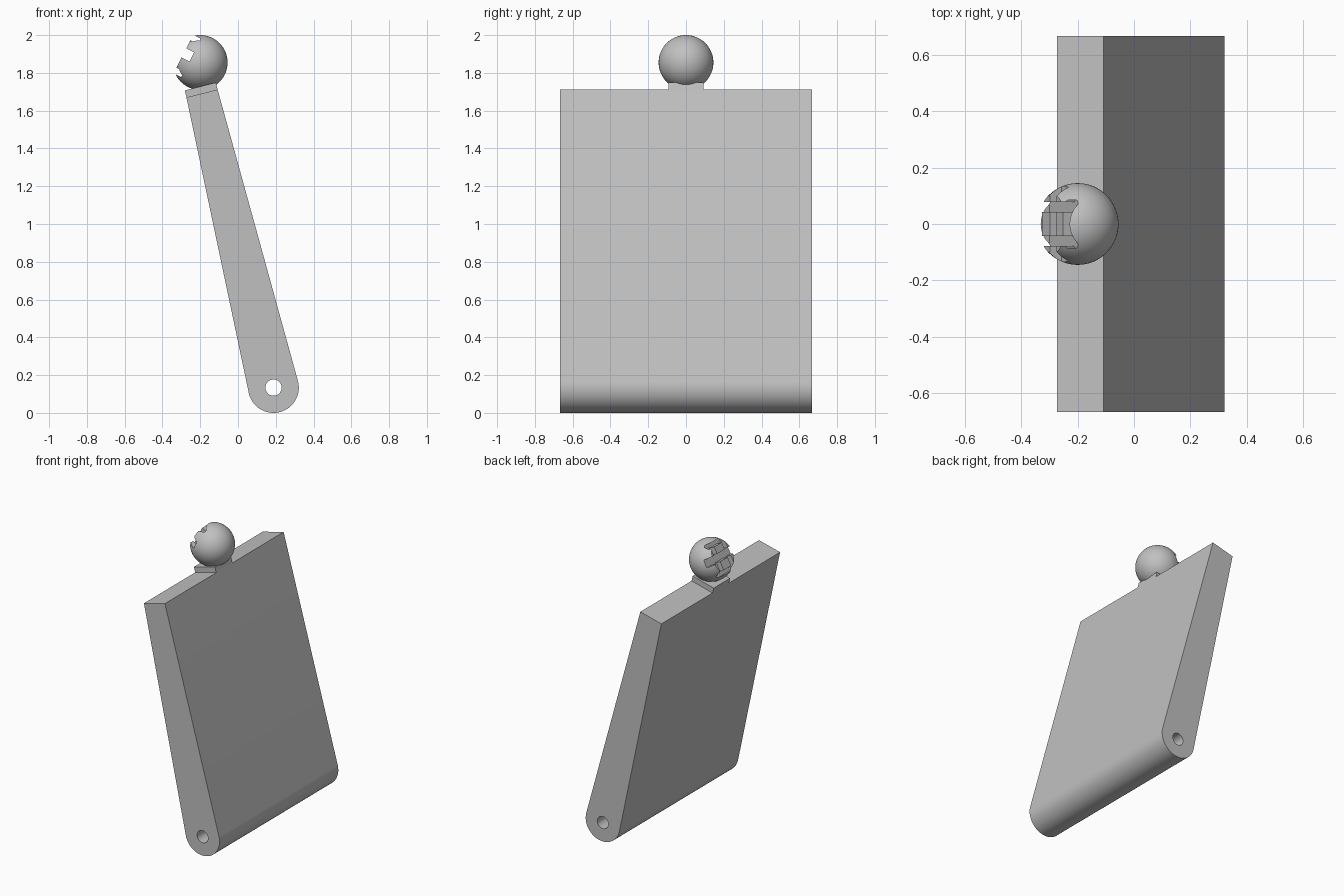
import bpy, bmesh, math
from mathutils import Matrix, Vector

old = bpy.data.objects.get("Cube")
if old:
    bpy.data.objects.remove(old, do_unlink=True)

grey = bpy.data.materials.new("plain grey")
grey.use_nodes = True
colour = (0.53, 0.53, 0.53, 1)
grey.diffuse_color = colour
grey.node_tree.nodes["Principled BSDF"].inputs["Base Color"].default_value = colour


def make(name, bm):
    bmesh.ops.recalc_face_normals(bm, faces=bm.faces)
    mesh = bpy.data.meshes.new(name)
    bm.to_mesh(mesh)
    bm.free()
    mesh.materials.append(grey)
    obj = bpy.data.objects.new(name, mesh)
    bpy.context.collection.objects.link(obj)
    return obj


def extrude_profile(name, points, half):
    """Extrude an (x, z) outline along y."""
    bm = bmesh.new()
    face = bm.faces.new([bm.verts.new((x, -half, z)) for x, z in points])
    grown = bmesh.ops.extrude_face_region(bm, geom=[face])["geom"]
    verts = [v for v in grown if isinstance(v, bmesh.types.BMVert)]
    bmesh.ops.translate(bm, vec=(0, 2 * half, 0), verts=verts)
    return make(name, bm)


def circle(cx, cz, r, start, end, steps):
    angles = [math.radians(start + (end - start) * i / steps) for i in range(steps + 1)]
    return [(cx + r * math.cos(a), cz + r * math.sin(a)) for a in angles]


def activate(obj):
    bpy.ops.object.select_all(action='DESELECT')
    obj.select_set(True)
    bpy.context.view_layer.objects.active = obj


def cut(obj, cutter):
    mod = obj.modifiers.new("cut", 'BOOLEAN')
    mod.operation = 'DIFFERENCE'
    mod.solver = 'EXACT'
    mod.object = cutter
    cutter.hide_render = True
    activate(obj)
    bpy.ops.object.modifier_apply(modifier=mod.name)
    bpy.data.objects.remove(cutter, do_unlink=True)


def smooth(obj):
    activate(obj)
    bpy.ops.object.shade_smooth_by_angle(angle=math.radians(30))


# Tapered panel with a rounded foot and a pivot hole
pivot = (0.188, 0.134)
top_left, top_right = (-0.273, 1.67), (-0.108, 1.712)
outline = circle(*pivot, 0.134, 192, 375, 40) + [top_right, top_left]
panel = extrude_profile("panel", outline, 0.667)
cut(panel, extrude_profile("hole_cutter", circle(*pivot, 0.043, 0, 350, 35), 0.8))
smooth(panel)

# Short neck continuing the panel's top
rise = Vector((-0.009, 0.037))
neck_points = [top_left, top_right] + [Vector(p) + rise for p in (top_right, top_left)]
extrude_profile("neck", neck_points, 0.092)

# Ball with a grooved, flattened face that looks up and to one side
centre = Vector((-0.2, 0, 1.855))
frame = Matrix.Translation(centre) @ Matrix.Rotation(math.atan2(-0.45, -0.89), 4, 'Y')
bm = bmesh.new()
bmesh.ops.create_uvsphere(bm, u_segments=64, v_segments=32, radius=0.145)
bmesh.ops.translate(bm, vec=centre, verts=bm.verts)
ball = make("ball", bm)


def groove(depth, y, z, size_y, size_z):
    """Remove a box from the ball, from the given depth outward."""
    bm = bmesh.new()
    bmesh.ops.create_cube(bm, size=1)
    box = Matrix.Translation((depth + 0.1, y, z)) @ Matrix.Diagonal((0.2, size_y, size_z, 1))
    bmesh.ops.transform(bm, matrix=frame @ box, verts=bm.verts)
    cut(ball, make("groove_cutter", bm))


groove(0.1, 0, 0, 0.2, 0.21)
groove(0.053, 0, -0.006, 0.4, 0.054)
for side in (-1, 1):
    groove(0.055, 0, side * 0.098, 0.17, 0.032)
    groove(0.054, side * 0.06, 0, 0.036, 0.19)
smooth(ball)
